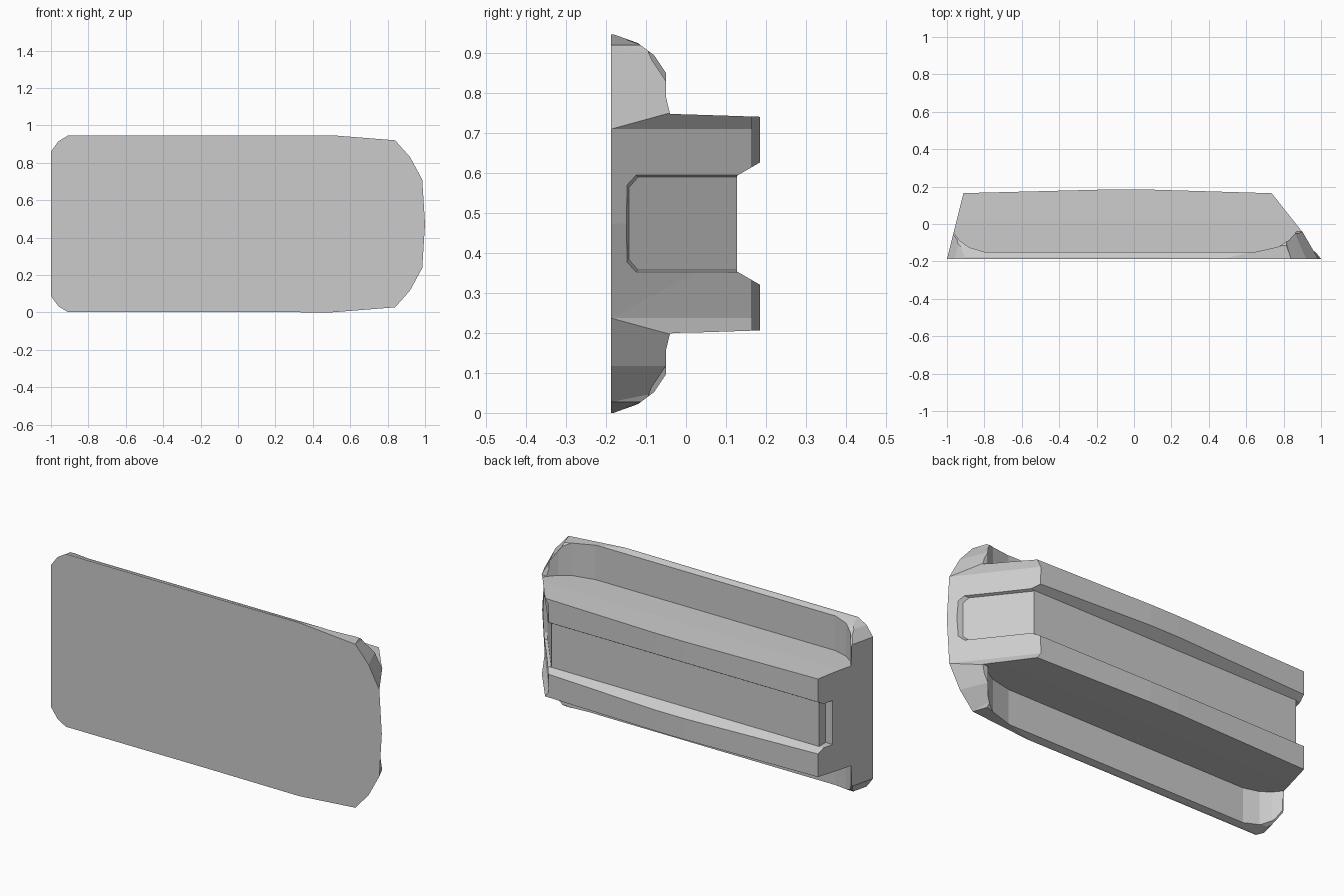
import bpy, bmesh

if "Cube" in bpy.data.objects:
    bpy.data.objects.remove(bpy.data.objects["Cube"])

H = 0.947  # total height; the shape is mirrored about z = H/2


def loft(name, a, b):
    """Closed solid between two matching rings of points."""
    bm = bmesh.new()
    va = [bm.verts.new(p) for p in a]
    vb = [bm.verts.new(p) for p in b]
    n = len(va)
    bm.faces.new(va)
    bm.faces.new(vb[::-1])
    for i in range(n):
        j = (i + 1) % n
        bm.faces.new((va[i], vb[i], vb[j], va[j]))
    bmesh.ops.triangulate(bm, faces=[f for f in bm.faces if len(f.verts) == 4])
    bmesh.ops.recalc_face_normals(bm, faces=bm.faces[:])
    me = bpy.data.meshes.new(name)
    bm.to_mesh(me)
    bm.free()
    ob = bpy.data.objects.new(name, me)
    bpy.context.collection.objects.link(ob)
    return ob


def along_x(name, yz, x0, x1):
    return loft(name, [(x0, y, z) for y, z in yz], [(x1, y, z) for y, z in yz])


def along_z(name, xy, z0, z1):
    return loft(name, [(x, y, z0) for x, y in xy], [(x, y, z1) for x, y in xy])


def boolean(ob, cutter, op):
    cutter.hide_render = True
    m = ob.modifiers.new("cut", 'BOOLEAN')
    m.operation = op
    m.solver = 'EXACT'
    m.object = cutter
    bpy.context.view_layer.objects.active = ob
    bpy.ops.object.modifier_apply(modifier=m.name)
    bpy.data.objects.remove(cutter)


# Front outline: x, z and how fast x slides inward towards the back
upper = [(-1, .86, .25), (-.96, .915, .25), (-.91, .945, .25), (0, .945, 0),
         (.5, H, 0), (.84, .92, .35), (.92, .83, .43), (.985, .71, .77)]
outline = upper + [(1, H / 2, .79)] + [(x, H - z, s) for x, z, s in upper[::-1]]


def ring(y):
    d = y + .187
    return [(x + (s if x < 0 else -s) * d, y, z) for x, z, s in outline]


body = loft("housing_body", ring(-.187), ring(.25))

# Stepped side profile: rounded flange and narrower rear block
half = [(-.3, .96), (-.187, .949), (-.12, .925), (-.08, .895), (-.05, .85),
        (-.05, .79), (-.04, .748), (.3, .737)]
profile = half + [(y, H - z) for y, z in half[::-1]]
boolean(body, along_x("side_profile", profile, -1.5, 1.5), 'INTERSECT')

# Gently bowed back
bow = [(-1.5, -.5), (1.5, -.5), (1.5, .142), (.72, .165), (.05, .185),
       (-.12, .185), (-.91, .165), (-1.5, .15)]
boolean(body, along_z("back_bow", bow, -1, 2), 'INTERSECT')

# Long scoops that thin the flange above and below the rear block
scoop = [(-.99, .3), (-.965, -.045), (-.93, -.09), (-.88, -.125), (-.80, -.149),
         (.65, -.149), (.77, -.122), (.83, -.085), (.875, -.035), (.9, .3)]
for z0, z1 in ((.746, 1.2), (H - .746, -.3)):
    boolean(body, along_z("flange_scoop", scoop, z0, z1), 'DIFFERENCE')

# Rear channel with flared lips
c = H / 2
channel = [(.128, c - .12), (.128, c + .12), (.178, c + .149), (.3, c + .22),
           (.3, c - .22), (.178, c - .149)]
boolean(body, along_x("rear_channel", channel, -1.5, 1.5), 'DIFFERENCE')

# Shallow bevelled recess in the sloping right end
def recess(w, lo):
    return [(.15, c + w), (lo + .022, c + w), (lo, c + w - .025),
            (lo, c - w + .025), (lo + .022, c - w), (.15, c - w)]


def slope(y):
    return 1 - .79 * (y + .187)


inner = [(slope(y) - .027, y, z) for y, z in recess(.116, -.142)]
outer = [(slope(y) + .027, y, z) for y, z in recess(.130, -.156)]
boolean(body, loft("right_recess", inner, outer), 'DIFFERENCE')

# Small slot in the left end
slot = [(.07, c - .12), (.07, c + .12), (.15, c + .12), (.15, c - .12)]
boolean(body, along_x("left_slot", slot, -1.2, -.893), 'DIFFERENCE')
